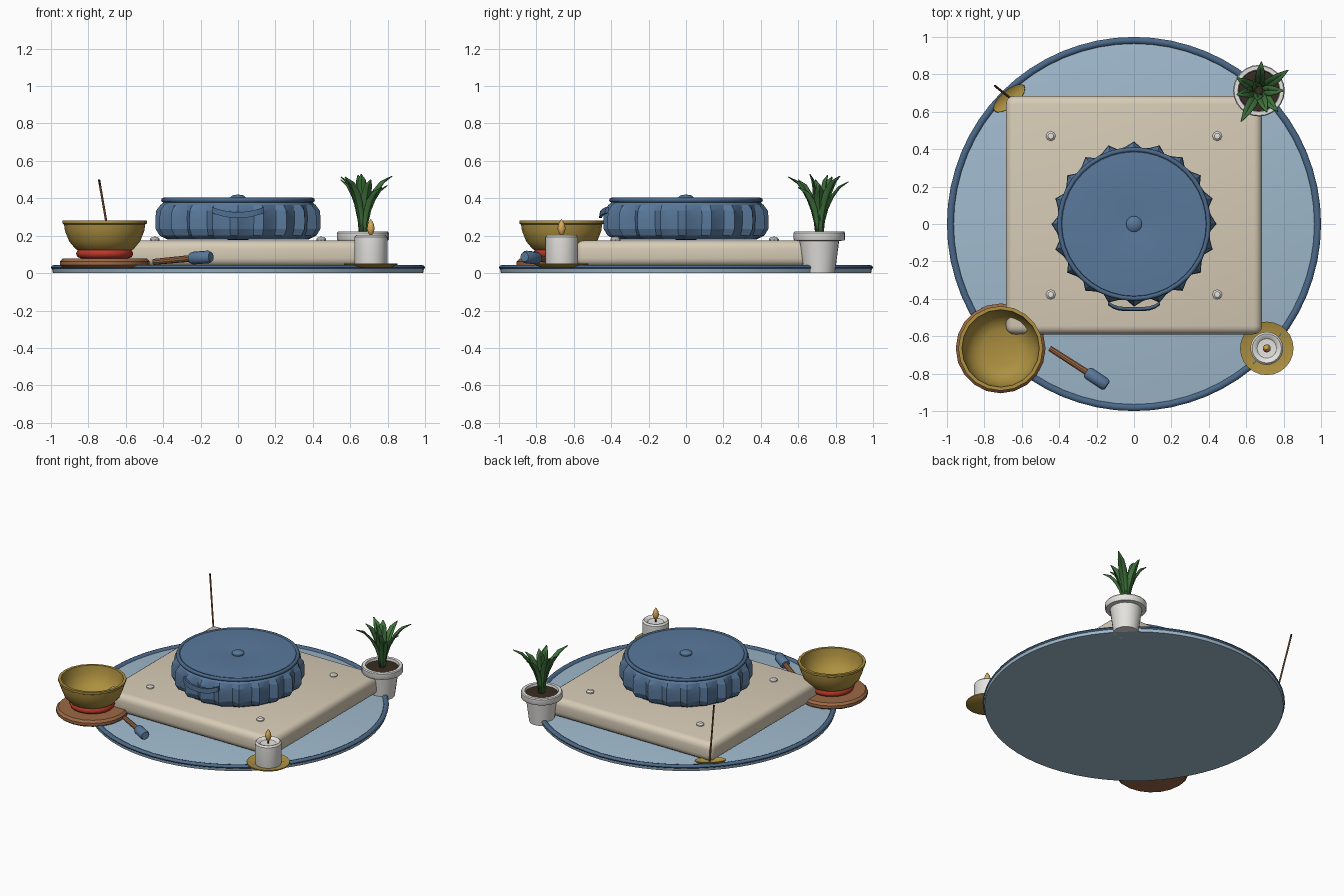
import bpy, bmesh, math
from mathutils import Vector

if "Cube" in bpy.data.objects:
    bpy.data.objects.remove(bpy.data.objects["Cube"])

def material(name, r, g, b):
    m = bpy.data.materials.new(name)
    m.diffuse_color = (r, g, b, 1)
    m.use_nodes = True
    m.node_tree.nodes["Principled BSDF"].inputs["Base Color"].default_value = m.diffuse_color
    return m

BLUE = material("blue_cloth", 0.10, 0.19, 0.33)
TRIM = material("dark_blue_trim", 0.07, 0.14, 0.25)
RUG = material("light_blue_rug", 0.35, 0.49, 0.61)
LINEN = material("linen", 0.68, 0.60, 0.47)
BRASS = material("brass", 0.42, 0.28, 0.05)
WOOD = material("wood", 0.33, 0.14, 0.06)
RED = material("red_ring", 0.50, 0.04, 0.02)
WHITE = material("white", 0.78, 0.77, 0.74)
SOIL = material("soil", 0.04, 0.025, 0.015)
GREEN = material("leaf_green", 0.05, 0.17, 0.045)
FLAME = material("flame", 0.70, 0.40, 0.10)
DARK = material("dark_tip", 0.03, 0.025, 0.02)

def finish(name, bm, mat, loc=(0, 0, 0), angle=35):
    bmesh.ops.recalc_face_normals(bm, faces=bm.faces)
    me = bpy.data.meshes.new(name)
    bm.to_mesh(me)
    bm.free()
    ob = bpy.data.objects.new(name, me)
    bpy.context.collection.objects.link(ob)
    ob.location = loc
    me.materials.append(mat)
    if angle:
        bpy.ops.object.select_all(action='DESELECT')
        ob.select_set(True)
        bpy.context.view_layer.objects.active = ob
        bpy.ops.object.shade_smooth_by_angle(angle=math.radians(angle))
    return ob

def lathe(name, prof, n, loc, mat, closed=False, wave=None, angle=35):
    """Revolve (r, z) points round z; r = 0 makes a pole."""
    bm = bmesh.new()
    rows = []
    for j, (r, z) in enumerate(prof):
        if r == 0:
            rows.append([bm.verts.new((0, 0, z))] * n)
            continue
        row = []
        for i in range(n):
            a = math.pi / 2 + math.tau * i / n
            k = r + (wave(i, j) if wave else 0)
            row.append(bm.verts.new((k * math.cos(a), k * math.sin(a), z)))
        rows.append(row)
    for j in range(len(rows) if closed else len(rows) - 1):
        p, q = rows[j], rows[(j + 1) % len(rows)]
        for i in range(n):
            k = (i + 1) % n
            bm.faces.new(list(dict.fromkeys((p[i], p[k], q[k], q[i]))))
    return finish(name, bm, mat, loc, angle)

def ring(name, R, rr, rz, z, n, loc, mat, m=8):
    prof = [(R + rr * math.cos(math.tau * i / m), z + rz * math.sin(math.tau * i / m)) for i in range(m)]
    return lathe(name, prof, n, loc, mat, closed=True, angle=50)

def rod(name, a, b, prof, n, mat):
    """Lathed part laid from a to b; profile z runs 0..1."""
    a, b = Vector(a), Vector(b)
    d = b - a
    ob = lathe(name, [(r, z * d.length) for r, z in prof], n, a, mat)
    ob.rotation_euler = d.to_track_quat('Z', 'Y').to_euler()
    return ob

# Round rug with raised border
lathe("rug", [(0, 0), (0.99, 0), (0.995, 0.025), (0.975, 0.03), (0, 0.03)], 64, (0, 0, 0), RUG)
ring("rug_border", 0.982, 0.018, 0.013, 0.03, 64, (0, 0, 0), TRIM)

# Square floor mat
bm = bmesh.new()
bmesh.ops.create_cube(bm, size=1)
for v in bm.verts:
    v.co = (v.co.x * 1.37, v.co.y * 1.275, v.co.z * 0.14)
bmesh.ops.bevel(bm, geom=bm.edges[:], offset=0.045, segments=4, profile=0.5, affect='EDGES')
finish("floor_mat", bm, LINEN, (0, 0.048, 0.105))
for x in (-0.445, 0.445):
    for y in (-0.377, 0.47):
        lathe("mat_tuft", [(0, 0.17), (0.026, 0.17), (0.026, 0.183), (0.016, 0.193), (0, 0.195)],
              8, (x, y, 0), WHITE)

# Pleated cushion
PLEAT = [0, 0.25, 0.8, 1, 1, 0.9, 0.4, 0, 0]
lathe("cushion", [(0, 0.178), (0.37, 0.18), (0.395, 0.20), (0.41, 0.235), (0.412, 0.29),
                  (0.41, 0.335), (0.402, 0.365), (0.385, 0.388), (0, 0.388)], 60, (0, 0, 0), BLUE,
      wave=lambda i, j: PLEAT[j] * (0.03, 0.004, -0.006)[i % 3], angle=20)
lathe("cushion_top", [(0.392, 0.385), (0.385, 0.399), (0.3, 0.404), (0.12, 0.402), (0.04, 0.396), (0, 0.394)],
      40, (0, 0, 0), BLUE)
ring("cushion_piping", 0.398, 0.013, 0.013, 0.39, 40, (0, 0, 0), TRIM)
lathe("cushion_button", [(0, 0.39), (0.042, 0.395), (0.042, 0.405), (0.028, 0.416), (0, 0.42)],
      16, (0, 0, 0), BLUE)

# Sagging strap handle
bm = bmesh.new()
prev = None
for i in range(11):
    s = i / 5 - 1
    y = -0.425 - 0.033 * (1 - s ** 4)
    z = 0.338 - 0.028 * (1 - s * s)
    cur = [bm.verts.new((0.14 * s, y + dy, z + dz))
           for dy, dz in ((-0.008, -0.016), (0.008, -0.016), (0.014, 0.016), (-0.002, 0.016))]
    if prev:
        for k in range(4):
            bm.faces.new((prev[k], prev[k - 1], cur[k - 1], cur[k]))
    if i in (0, 10):
        bm.faces.new(cur)
    prev = cur
finish("cushion_handle", bm, TRIM)

# Singing bowl on stand
B = (-0.713, -0.665, 0)
lathe("bowl_stand", [(0, 0.03), (0.225, 0.03), (0.24, 0.042), (0.24, 0.062), (0.225, 0.077), (0, 0.079)], 20, B, WOOD)
ring("bowl_ring", 0.125, 0.028, 0.026, 0.104, 20, B, RED)
lathe("singing_bowl", [(0, 0.105), (0.11, 0.108), (0.155, 0.128), (0.19, 0.17), (0.212, 0.225), (0.217, 0.26),
                       (0.226, 0.265), (0.226, 0.28), (0.207, 0.28), (0.2, 0.225), (0.178, 0.175),
                       (0.145, 0.14), (0.1, 0.122), (0, 0.12)], 20, B, BRASS)

# Mallet
P0, P1, P2 = (-0.45, -0.665, 0.06), (-0.24, -0.8, 0.08), (-0.15, -0.86, 0.087)
rod("mallet_handle", P0, P1, [(0, 0), (0.016, 0), (0.018, 1), (0, 1)], 10, WOOD)
rod("mallet_head", P1, P2, [(0, -0.15), (0.027, -0.15), (0.034, -0.02), (0.034, 0.92), (0.026, 1.06), (0, 1.06)], 12, BLUE)

# Candle on dish
C = (0.71, -0.665, 0)
lathe("candle_dish", [(0, 0.03), (0.11, 0.03), (0.143, 0.045), (0.143, 0.052), (0.11, 0.042), (0, 0.042)], 24, C, BRASS)
lathe("candle", [(0, 0.042), (0.086, 0.042), (0.088, 0.05), (0.088, 0.192), (0.078, 0.203), (0.066, 0.2),
                 (0.052, 0.188), (0, 0.185)], 24, C, WHITE)
lathe("candle_wick", [(0, 0.18), (0.005, 0.18), (0.005, 0.22), (0, 0.22)], 6, C, DARK)
lathe("candle_flame", [(0, 0.2), (0.013, 0.21), (0.022, 0.237), (0.017, 0.262), (0.007, 0.28), (0, 0.29)], 10, C, FLAME)

# Plant pot
T = (0.668, 0.713, 0)
lathe("plant_pot", [(0, 0), (0.083, 0.0), (0.106, 0.172), (0.134, 0.174), (0.138, 0.18), (0.138, 0.215),
                    (0.133, 0.222), (0.112, 0.222), (0.108, 0.195), (0, 0.195)], 24, T, WHITE)
lathe("pot_soil", [(0, 0.19), (0.11, 0.19), (0.108, 0.205), (0, 0.21)], 24, T, SOIL)

# Folded pointed leaves: (heading, reach, tip height)
LEAVES = [(35, 0.19, 0.52), (85, 0.155, 0.49), (150, 0.135, 0.515), (190, 0.12, 0.50), (240, 0.19, 0.515),
          (290, 0.12, 0.50), (312, 0.15, 0.46), (0, 0.13, 0.47), (120, 0.05, 0.525), (260, 0.05, 0.53)]
for ang, reach, top in LEAVES:
    a = math.radians(ang)
    out, side = Vector((math.cos(a), math.sin(a), 0)), Vector((-math.sin(a), math.cos(a), 0))
    bm = bmesh.new()
    prev = None
    for i, w in enumerate((0.010, 0.018, 0.025, 0.027, 0.020, 0.001)):
        t = i / 5
        mid = out * (0.018 + (reach - 0.018) * t ** 1.8)
        mid.z = 0.2 + (top - 0.2) * (1 - (1 - t) ** 1.35)
        lift = Vector((0, 0, w * 0.35)) - out * w * 0.35
        cur = [bm.verts.new(p) for p in (mid - side * w + lift, mid, mid + side * w + lift)]
        if prev:
            for k in (0, 1):
                bm.faces.new((prev[k], prev[k + 1], cur[k + 1], cur[k]))
        prev = cur
    leaf = finish("plant_leaf", bm, GREEN, T, 30)
    leaf.modifiers.new("thickness", 'SOLIDIFY').thickness = 0.004

# Incense holder and stick
holder = lathe("incense_holder", [(0, 0.03), (0.07, 0.03), (0.105, 0.05), (0.103, 0.056), (0.06, 0.043), (0, 0.043)],
               20, (-0.667, 0.672, 0), BRASS)
holder.scale = (1, 0.42, 1)
holder.rotation_euler.z = math.radians(40)
S0, S1 = Vector((-0.663, 0.674, 0.035)), Vector((-0.743, 0.738, 0.5))
S2 = S0.lerp(S1, 0.93)
STICK = [(0, 0), (0.006, 0), (0.006, 1), (0, 1)]
rod("incense_stick", S0, S2, STICK, 8, WOOD)
rod("incense_tip", S2, S1, STICK, 8, DARK)
